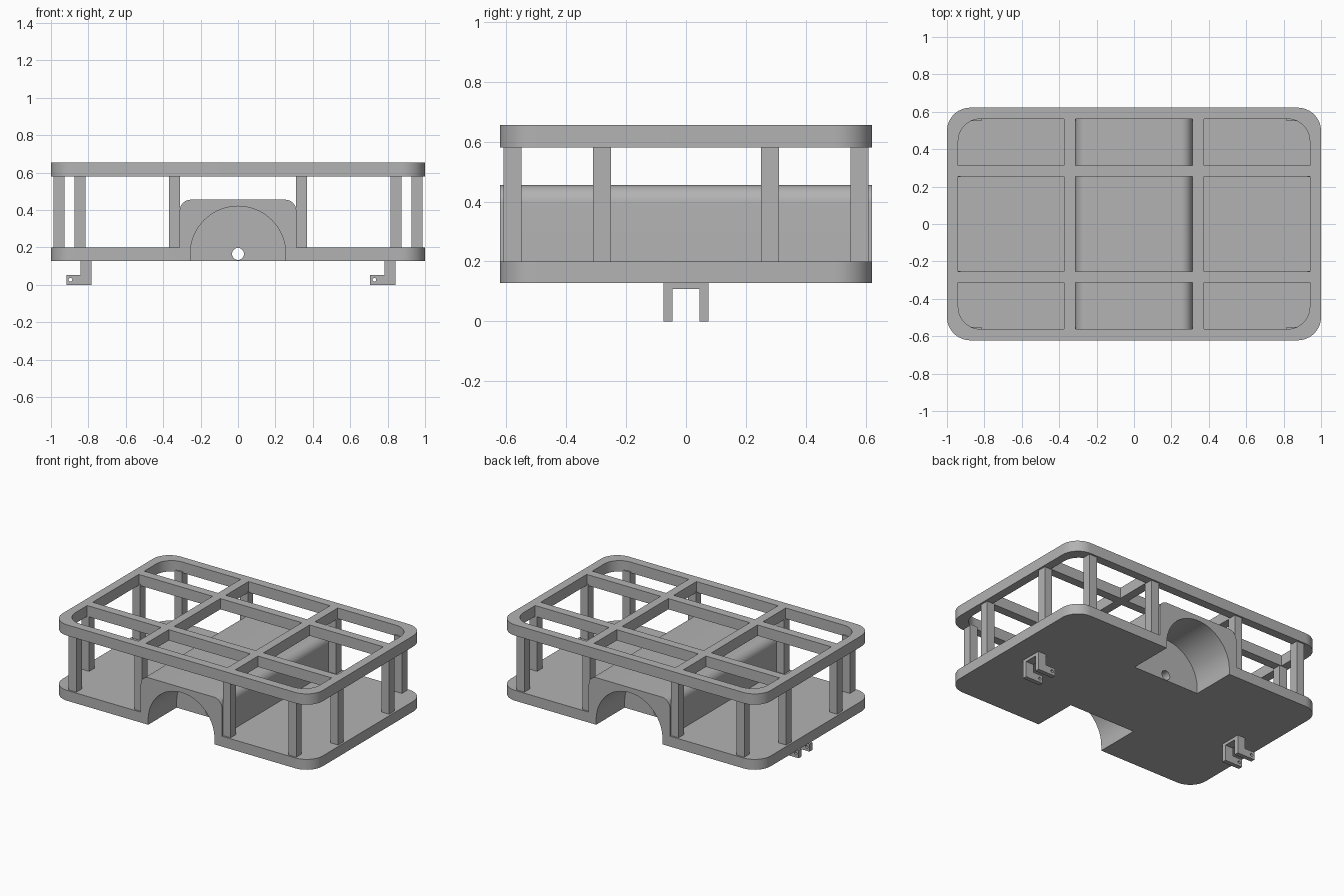
import bpy
import bmesh
import math
from mathutils import Vector

cube = bpy.data.objects.get("Cube")
if cube:
    bpy.data.objects.remove(cube, do_unlink=True)

grey = bpy.data.materials.new("plain grey")
grey.use_nodes = True
grey.diffuse_color = (0.45, 0.45, 0.45, 1)
grey.node_tree.nodes["Principled BSDF"].inputs["Base Color"].default_value = (0.45, 0.45, 0.45, 1)


def prism(name, points, start, end, axis="z"):
    """Extrude a 2D outline along z, or an (x, z) outline along y."""
    bm = bmesh.new()
    place = (lambda u, v: (u, v, start)) if axis == "z" else (lambda u, v: (u, start, v))
    face = bm.faces.new([bm.verts.new(place(u, v)) for u, v in points])
    shift = Vector((0, 0, end - start)) if axis == "z" else Vector((0, end - start, 0))
    grown = bmesh.ops.extrude_face_region(bm, geom=[face])["geom"]
    bmesh.ops.translate(bm, vec=shift, verts=[g for g in grown if isinstance(g, bmesh.types.BMVert)])
    bmesh.ops.recalc_face_normals(bm, faces=bm.faces)
    mesh = bpy.data.meshes.new(name)
    bm.to_mesh(mesh)
    bm.free()
    mesh.materials.append(grey)
    obj = bpy.data.objects.new(name, mesh)
    bpy.context.collection.objects.link(obj)
    return obj


def box(name, x0, x1, y0, y1, z0, z1):
    return prism(name, [(x0, y0), (x1, y0), (x1, y1), (x0, y1)], z0, z1)


def arc(cx, cy, r, a0, a1, n):
    angles = [math.radians(a0 + (a1 - a0) * i / n) for i in range(n + 1)]
    return [(cx + r * math.cos(a), cy + r * math.sin(a)) for a in angles]


def rounded_rect(hx, hy, r):
    corners = [(1, 1, 0), (-1, 1, 90), (-1, -1, 180), (1, -1, 270)]
    return [p for sx, sy, a in corners
            for p in arc(sx * (hx - r), sy * (hy - r), r, a, a + 90, 12)]


def circle(cx, cz, r, n):
    return arc(cx, cz, r, 0, 360, n)[:-1]


def combine(obj, other, operation):
    mod = obj.modifiers.new(operation.lower(), "BOOLEAN")
    mod.operation = operation
    mod.solver = "EXACT"
    mod.object = other
    bpy.context.view_layer.objects.active = obj
    bpy.ops.object.modifier_apply(modifier=mod.name)
    bpy.data.objects.remove(other, do_unlink=True)


def smooth(obj):
    bpy.ops.object.select_all(action="DESELECT")
    obj.select_set(True)
    bpy.context.view_layer.objects.active = obj
    bpy.ops.object.shade_smooth_by_angle(angle=math.radians(30))


HX, HY, CORNER = 1.0, 0.622, 0.125
FLOOR_Z, DECK_Z, RAIL_Z, TOP_Z = 0.128, 0.2, 0.58, 0.655
AXLE_Z = 0.165

# Deck with central tunnel
deck = prism("deck", rounded_rect(HX, HY, CORNER), FLOOR_Z, DECK_Z)
tunnel_outline = [(-0.312, 0.16), (0.312, 0.16)]
tunnel_outline += arc(0.252, 0.395, 0.06, 0, 90, 10) + arc(-0.252, 0.395, 0.06, 90, 180, 10)
combine(deck, prism("tunnel", tunnel_outline, -HY, HY, "y"), "UNION")

# Wheel arches at front and back, joined by the axle bore
for side in (-1, 1):
    arch = arc(0, AXLE_Z, 0.255, 0, 180, 48) + [(-0.255, 0.05), (0.255, 0.05)]
    combine(deck, prism("arch_cutter", arch, side * 0.31, side * 0.8, "y"), "DIFFERENCE")
combine(deck, prism("bore_cutter", circle(0, AXLE_Z, 0.032, 32), -0.5, 0.5, "y"), "DIFFERENCE")
smooth(deck)

# Top frame: rounded rim with crossing bars
IX, IY = 0.94, 0.562
frame = prism("top_frame", rounded_rect(HX, HY, CORNER), RAIL_Z, TOP_Z)
combine(frame, prism("opening", rounded_rect(IX, IY, 0.12), 0.5, 0.8), "DIFFERENCE")
for s in (-1, 1):
    x, y = s * 0.343, s * 0.283
    combine(frame, box("bar", x - 0.03, x + 0.03, -0.59, 0.59, RAIL_Z, TOP_Z), "UNION")
    combine(frame, box("bar", -0.97, 0.97, y - 0.03, y + 0.03, RAIL_Z, TOP_Z), "UNION")
smooth(frame)

# Upright posts
for sx, side in ((1, "left"), (-1, "right")):
    for sy, end in ((-1, "front"), (1, "back")):
        for spot, px, py in (("inner", 0.34, 0.58), ("corner", 0.845, 0.58), ("side", 0.957, 0.28)):
            x, y = sx * px, sy * py
            box(f"{end}_{side}_{spot}_post", x - 0.03, x + 0.03, y - 0.03, y + 0.03,
                DECK_Z - 0.01, RAIL_Z + 0.01)

# Forked brackets under both ends, with pin holes in the feet
for name, x in (("right", -0.783), ("left", 0.842)):
    foot = [(x, FLOOR_Z), (x - 0.06, FLOOR_Z), (x - 0.06, 0.053),
            (x - 0.135, 0.053), (x - 0.135, 0), (x, 0)]
    for y in (-0.06, 0.06):
        prong = prism(f"{name}_bracket_prong", foot, y - 0.015, y + 0.015, "y")
        combine(prong, prism("pin_cutter", circle(x - 0.113, 0.027, 0.01, 16),
                             y - 0.1, y + 0.1, "y"), "DIFFERENCE")
        smooth(prong)
    box(f"{name}_bracket_bridge", x - 0.06, x, -0.045, 0.045, 0.108, FLOOR_Z)
